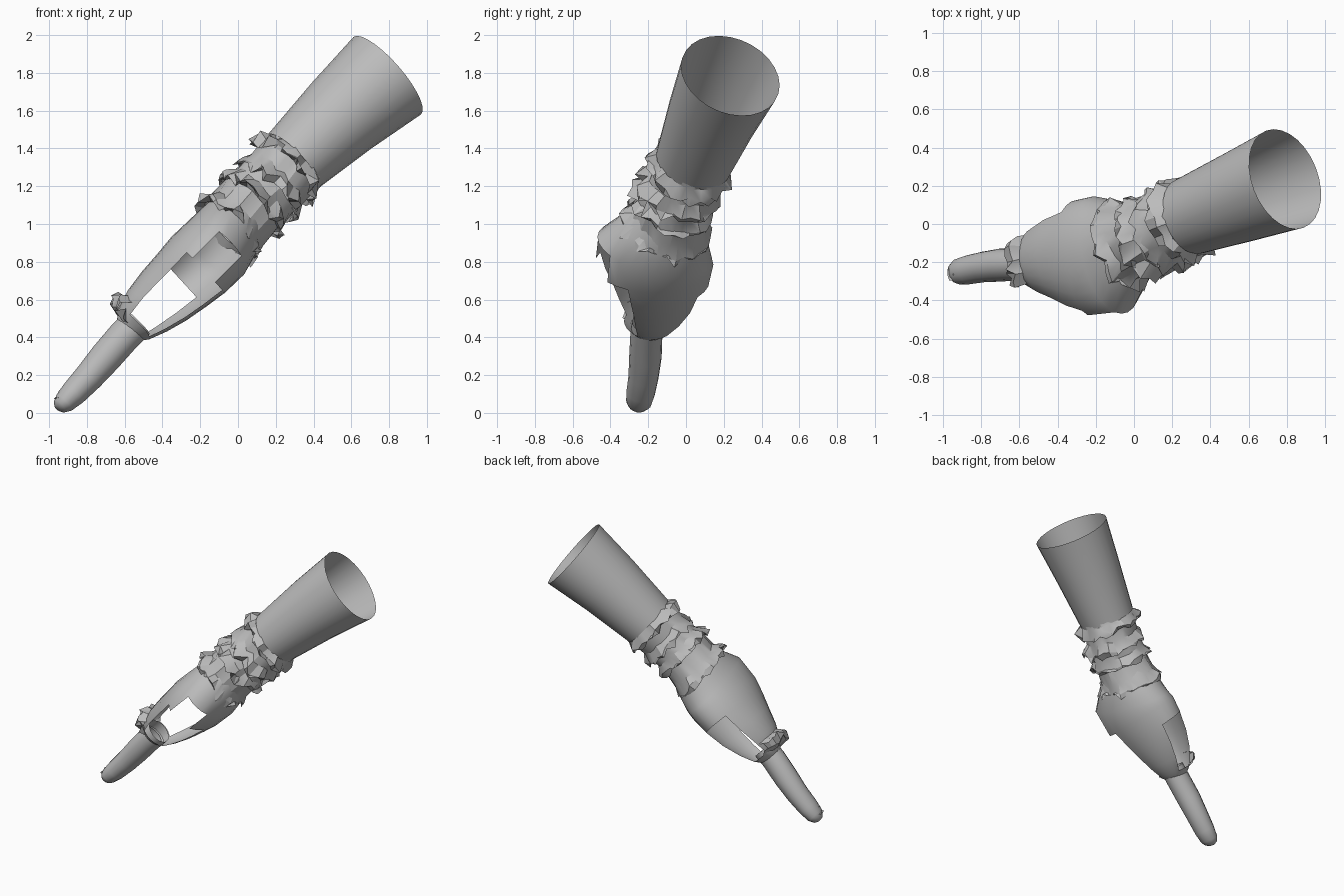
import bpy, bmesh, math, random
from mathutils import Vector

random.seed(4)
N = 28

cube = bpy.data.objects.get("Cube")
if cube:
    bpy.data.objects.remove(cube)

grey = bpy.data.materials.new("soft_grey")
grey.use_nodes = True
colour = (0.5, 0.5, 0.5, 1)
grey.diffuse_color = colour
grey.node_tree.nodes["Principled BSDF"].inputs["Base Color"].default_value = colour


def ring_points(centre, axis, u, v, jitter=0.0, count=N):
    """Ellipse across the axis; u runs along the width, v along the thickness."""
    axis = axis.normalized()
    side = (Vector((0, 1, 0)) - axis * axis.y).normalized()
    up = side.cross(axis).normalized()
    if up.z < 0:
        up = -up
    points = []
    for j in range(count):
        a = math.tau * j / count
        amount = jitter * (0.7 - 0.3 * math.cos(a))
        k = 1 + random.uniform(-1, 1) * amount
        slide = axis * random.uniform(-0.25, 0.25) * amount
        points.append(centre + (side * math.cos(a) * u + up * math.sin(a) * v) * k + slide)
    return points


def loft(name, rings, opening=None, cap=False, sharp=35):
    """Skin rings of points, leaving out the faces for which opening() is true."""
    bm = bmesh.new()
    loops = [[bm.verts.new(p) for p in ring] for ring in rings]
    n = len(loops[0])
    for i in range(len(loops) - 1):
        for j in range(n):
            if opening and opening(i, math.tau * (j + 0.5) / n):
                continue
            k = (j + 1) % n
            bm.faces.new((loops[i][j], loops[i][k], loops[i + 1][k], loops[i + 1][j]))
    if cap:
        bm.faces.new(loops[-1])
    loose = [v for v in bm.verts if not v.link_faces]
    bmesh.ops.delete(bm, geom=loose, context='VERTS')
    bmesh.ops.recalc_face_normals(bm, faces=bm.faces)
    mesh = bpy.data.meshes.new(name)
    bm.to_mesh(mesh)
    bm.free()
    mesh.materials.append(grey)
    obj = bpy.data.objects.new(name, mesh)
    bpy.context.collection.objects.link(obj)
    bpy.ops.object.select_all(action='DESELECT')
    obj.select_set(True)
    bpy.context.view_layer.objects.active = obj
    bpy.ops.object.shade_smooth_by_angle(angle=math.radians(sharp))
    return obj


def rings_along(rows, count=N):
    """Turn rows of x, y, z, width, thickness into rings square to the path."""
    centres = [Vector(r[:3]) for r in rows]
    last = len(rows) - 1
    return [ring_points(centres[i], centres[max(i - 1, 0)] - centres[min(i + 1, last)],
                        r[3], r[4], 0, count) for i, r in enumerate(rows)]


# Sleeve: an open tapering tube
loft("sleeve", rings_along([
    (0.79, 0.235, 1.785, 0.272, 0.272),
    (0.55, 0.14, 1.575, 0.24, 0.235),
    (0.29, 0.04, 1.33, 0.205, 0.195),
]))

# Wrist: crumpled cloth with overhanging folds
arm = Vector((0.7, 0.28, 0.66)).normalized()
wrist_rings = [ring_points(Vector((0.32, 0.05, 1.36)), arm, 0.205, 0.195)]
folds = [((0.26, 0.03, 1.30), 0.225, 0.225), ((0.17, -0.02, 1.20), 0.215, 0.225),
         ((0.08, -0.06, 1.12), 0.215, 0.225), ((-0.04, -0.1, 0.99), 0.235, 0.22)]
for centre, u, v in folds:
    for shift, size, jitter in ((0.045, 0.86, 0.08), (-0.015, 1.02, 0.17),
                                (-0.035, 1.0, 0.17), (-0.01, 0.84, 0.04)):
        wrist_rings.append(ring_points(Vector(centre) + arm * shift, arm,
                                       u * size, v * size, jitter))
loft("wrist_folds", wrist_rings, sharp=28)

# Hand: a broad flattened shell, open along both edges
hand_rows = [
    (0.01, -0.08, 1.04, 0.19, 0.17),
    (-0.06, -0.11, 0.95, 0.25, 0.19),
    (-0.12, -0.165, 0.87, 0.315, 0.205),
    (-0.21, -0.17, 0.785, 0.315, 0.205),
    (-0.30, -0.165, 0.70, 0.29, 0.19),
    (-0.39, -0.17, 0.62, 0.245, 0.175),
    (-0.48, -0.185, 0.54, 0.19, 0.15),
    (-0.55, -0.2, 0.47, 0.13, 0.115),
    (-0.58, -0.21, 0.435, 0.08, 0.08),
]


def hand_opening(i, a):
    front_from, back_from, end = 2, 4, 7
    swing = math.degrees(a)
    front = 148 < swing < 238 if i > front_from else 172 < swing < 222
    back = swing < 38 or swing > 318
    return (front_from <= i < end and front) or (back_from <= i < end and back)


loft("hand_shell", rings_along(hand_rows), hand_opening, sharp=40)

# Crumpled collar round the base of the finger
hand_axis = Vector((0.7, 0.1, 0.7))
collar = [ring_points(Vector((-0.5, -0.185, 0.52)), hand_axis, 0.165, 0.14, 0.05),
          ring_points(Vector((-0.55, -0.195, 0.53)), hand_axis, 0.175, 0.145, 0.16),
          ring_points(Vector((-0.575, -0.2, 0.50)), hand_axis, 0.15, 0.13, 0.16),
          ring_points(Vector((-0.57, -0.205, 0.45)), hand_axis, 0.09, 0.09, 0.05)]
loft("finger_collar", collar,
     lambda i, a: (math.sin(a) < 0.6 and i < 2) or math.sin(a) < 0.25, sharp=25)

# Finger: a tapering tube with a rounded tip
loft("finger", rings_along([
    (-0.53, -0.20, 0.48, 0.085, 0.088),
    (-0.60, -0.21, 0.41, 0.085, 0.088),
    (-0.70, -0.215, 0.295, 0.086, 0.086),
    (-0.79, -0.225, 0.19, 0.08, 0.078),
    (-0.87, -0.24, 0.105, 0.076, 0.07),
    (-0.92, -0.25, 0.055, 0.068, 0.058),
    (-0.945, -0.26, 0.035, 0.05, 0.042),
    (-0.955, -0.265, 0.025, 0.026, 0.022),
], 16), cap=True, sharp=50)

# Fingernail: a small raised plate on the upper side of the tip
nail_axis = Vector((-0.62, 0, 0.78))
loft("fingernail", [
    ring_points(Vector((-0.945, -0.255, 0.085)), nail_axis, 0.045, 0.03, 0.1, 10),
    ring_points(Vector((-0.95, -0.255, 0.092)), nail_axis, 0.03, 0.02, 0.1, 10),
], cap=True)
